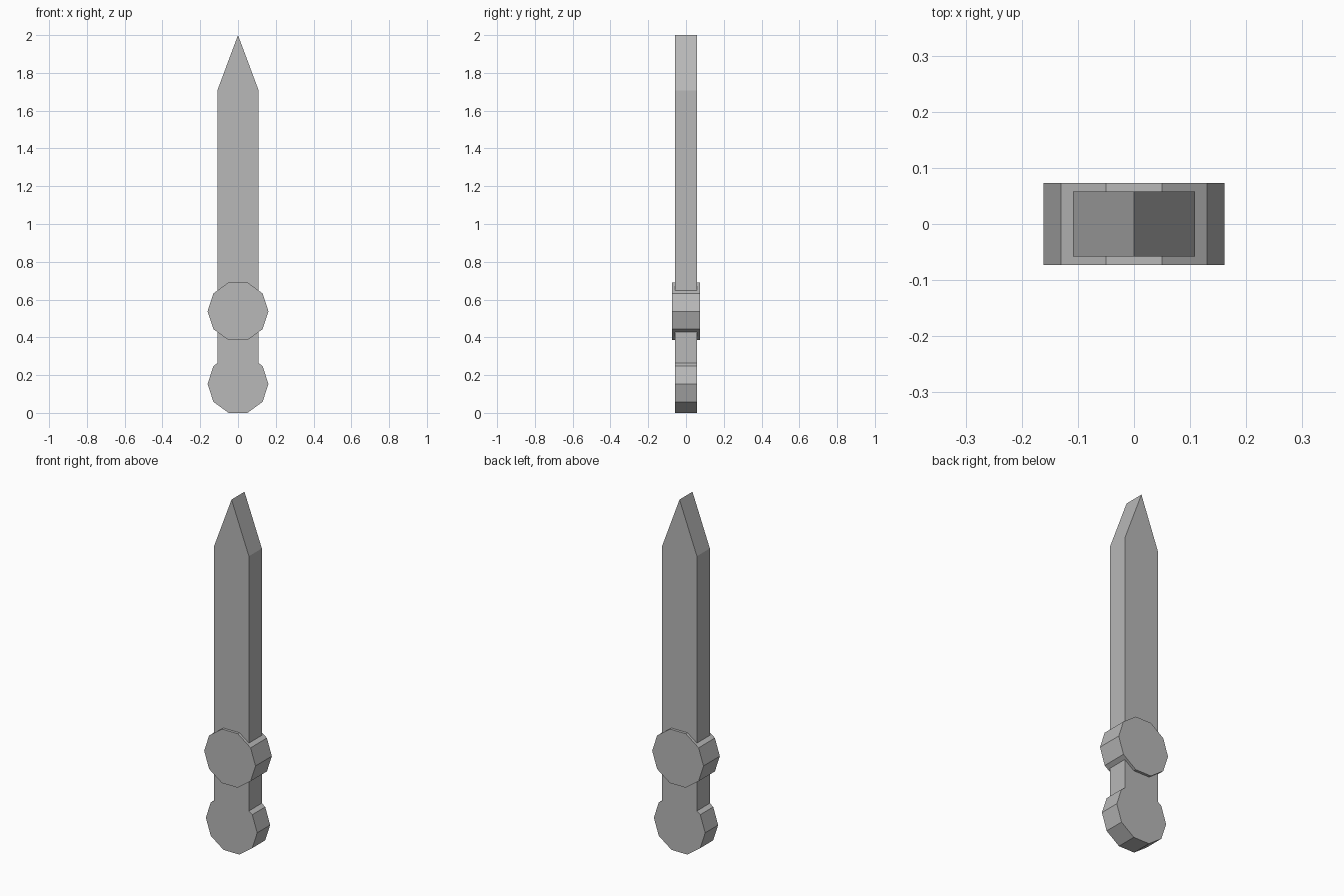
import bpy
import bmesh
from math import sin, cos, radians

cube = bpy.data.objects.get("Cube")
if cube:
    bpy.data.objects.remove(cube, do_unlink=True)

# Single grey material
grey = bpy.data.materials.new("steel grey")
grey.use_nodes = True
colour = (0.48, 0.48, 0.48, 1)
grey.diffuse_color = colour
grey.node_tree.nodes["Principled BSDF"].inputs["Base Color"].default_value = colour

RADIUS = 0.161
HALF_WIDTH = 0.109
POMMEL_Z = RADIUS * sin(radians(72))
GUARD_Z = 0.538


def decagon(z, first, last):
    """Points of a ten-sided disc, from step first to step last."""
    return [(RADIUS * cos(radians(36 * i)), z + RADIUS * sin(radians(36 * i)))
            for i in range(first, last + 1)]


def extrude_outline(name, outline, half_depth):
    """Extrude an x-z outline symmetrically along y."""
    bm = bmesh.new()
    face = bm.faces.new([bm.verts.new((x, -half_depth, z)) for x, z in outline])
    moved = bmesh.ops.extrude_face_region(bm, geom=[face], use_keep_orig=True)
    verts = [v for v in moved["geom"] if isinstance(v, bmesh.types.BMVert)]
    bmesh.ops.translate(bm, verts=verts, vec=(0, 2 * half_depth, 0))
    bmesh.ops.recalc_face_normals(bm, faces=bm.faces)
    mesh = bpy.data.meshes.new(name)
    bm.to_mesh(mesh)
    bm.free()
    mesh.materials.append(grey)
    obj = bpy.data.objects.new(name, mesh)
    bpy.context.collection.objects.link(obj)
    return obj


# Blade, grip and pommel share one flat outline
lower = decagon(POMMEL_Z, -6, 1)
(x1, z1), (x2, z2) = decagon(POMMEL_Z, 1, 2)
neck_z = z1 + (z2 - z1) * (x1 - HALF_WIDTH) / (x1 - x2)
right_side = [(HALF_WIDTH, neck_z), (HALF_WIDTH, 1.708)]
left_side = [(-x, z) for x, z in reversed(right_side)]
extrude_outline("blade_and_pommel", lower + right_side + [(0, 2)] + left_side, 0.058)

# Thicker ten-sided guard around the blade
extrude_outline("guard", decagon(GUARD_Z, 0, 9), 0.073)
